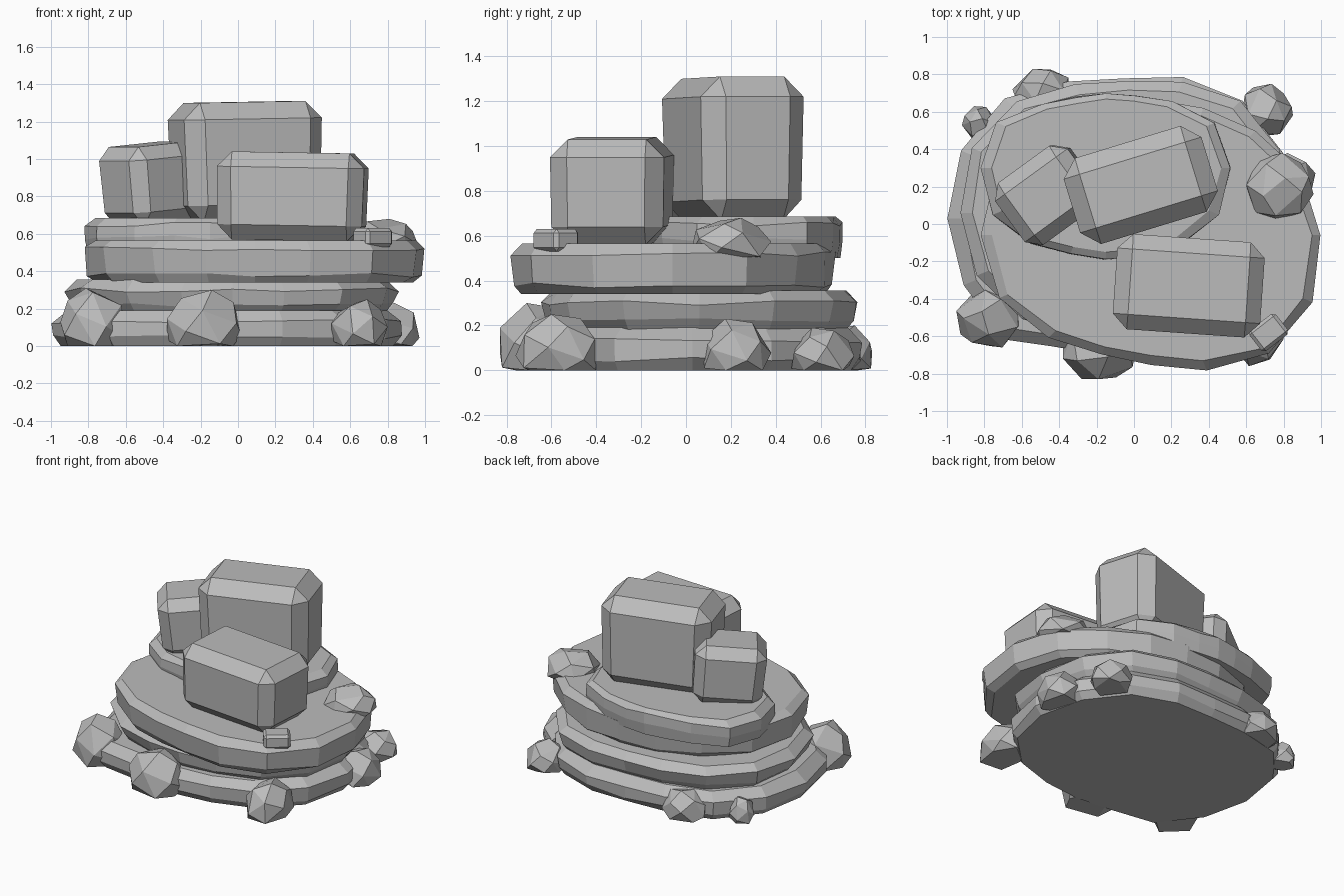
import bpy, bmesh, math, random
from mathutils import Vector

random.seed(4)
if "Cube" in bpy.data.objects:
    bpy.data.objects.remove(bpy.data.objects["Cube"])

stone = bpy.data.materials.new("grey stone")
stone.use_nodes = True
GREY = (0.5, 0.5, 0.5, 1)
stone.diffuse_color = GREY
stone.node_tree.nodes["Principled BSDF"].inputs["Base Color"].default_value = GREY


def finish(name, bm, location=(0, 0, 0), rotation=(0, 0, 0)):
    """Turn a bmesh into a flat-shaded stone object."""
    bmesh.ops.recalc_face_normals(bm, faces=bm.faces)
    mesh = bpy.data.meshes.new(name)
    bm.to_mesh(mesh)
    bm.free()
    mesh.materials.append(stone)
    obj = bpy.data.objects.new(name, mesh)
    obj.location = location
    obj.rotation_euler = [math.radians(a) for a in rotation]
    bpy.context.collection.objects.link(obj)
    return obj


def slab(name, centre, radii, profile):
    """Uneven round slab: radii at equal angles, profile of (height, scale)."""
    bm = bmesh.new()
    count = len(radii)
    rings = []
    for level, (z, scale) in enumerate(profile):
        inner = 0 < level < len(profile) - 1
        ring = []
        for i, r in enumerate(radii):
            angle = math.tau * i / count
            r = r * scale * random.uniform(0.99, 1.01)
            dz = random.uniform(-0.012, 0.012) if inner else 0
            ring.append(bm.verts.new((centre[0] + r * math.cos(angle),
                                      centre[1] + r * math.sin(angle), z + dz)))
        rings.append(ring)
    for low, high in zip(rings, rings[1:]):
        for i in range(count):
            j = (i + 1) % count
            bm.faces.new((low[i], low[j], high[j], high[i]))
    bm.faces.new(rings[0][::-1])
    bm.faces.new(rings[-1])
    return finish(name, bm)


def block(name, centre, size, rotation, bevel, taper=1.0):
    """Chamfered block, narrowed or widened towards its foot."""
    bm = bmesh.new()
    bmesh.ops.create_cube(bm, size=1)
    bmesh.ops.scale(bm, vec=size, verts=bm.verts)
    bmesh.ops.bevel(bm, geom=bm.edges[:], offset=bevel, segments=1,
                    affect='EDGES', profile=0.5)
    for v in bm.verts:
        if v.co.z < 0:
            v.co.x *= taper
            v.co.y *= taper
    return finish(name, bm, centre, rotation)


def boulder(name, x, y, half_x, half_y, top, foot=0.0):
    """Faceted boulder with a flat foot, widest a little above it."""
    bm = bmesh.new()
    spin = random.uniform(0, math.tau)
    count = 20
    points = []
    for k in range(count):
        # evenly spread points on a sphere, shaken a little
        z = 1 - (2 * k + 1) / count
        ring = math.sqrt(1 - z * z)
        a = spin + k * 2.4 + random.uniform(-0.2, 0.2)
        points.append(Vector((ring * math.cos(a), ring * math.sin(a), z)))
    for axis in range(3):
        low = min(p[axis] for p in points)
        high = max(p[axis] for p in points)
        for p in points:
            p[axis] = 2 * (p[axis] - low) / (high - low) - 1
    for p in points:
        z = foot + (top - foot) * max(0, 0.3 + 0.7 * p.z)
        bm.verts.new((x + half_x * p.x, y + half_y * p.y, z))
    result = bmesh.ops.convex_hull(bm, input=bm.verts[:])
    spare = {g for g in result["geom_interior"] + result["geom_unused"]
             if isinstance(g, bmesh.types.BMVert)}
    bmesh.ops.delete(bm, geom=list(spare), context='VERTS')
    bmesh.ops.dissolve_limit(bm, angle_limit=math.radians(16),
                             verts=bm.verts[:], edges=bm.edges[:])
    return finish(name, bm)


# Stacked slabs, from the ground up
slab("base_slab", (-0.05, 0.03),
     [.93, .92, .89, .81, .75, .79, .91, .95, .94, .94, .91, .76, .73, .76, .85, .91],
     [(0, .95), (.05, .99), (.13, 1), (.19, .92)])
slab("second_slab", (-0.03, 0.06),
     [.89, .88, .84, .76, .7, .74, .84, .91, .89, .87, .8, .71, .7, .73, .83, .89],
     [(.18, .93), (.22, .97), (.3, 1), (.355, .93)])
slab("third_slab", (0.09, -0.06),
     [.91, .87, .79, .74, .73, .76, .84, .9, .91, .88, .77, .69, .69, .78, .9, .93],
     [(.34, .93), (.38, .98), (.52, 1), (.565, .94)])
slab("top_slab", (-0.15, 0.3),
     [.67, .63, .5, .42, .4, .41, .48, .63, .67, .66, .57, .5, .49, .51, .57, .65],
     [(.5, .97), (.58, 1), (.65, 1), (.685, .92)])

# Large chamfered blocks on top
block("main_block", (.04, .21, .985), (.77, .48, .64), (0, -1, 17), .09, .96)
block("front_block", (.29, -.33, .8), (.79, .51, .47), (0, 1, -4), .08, .98)
block("side_block", (-.46, .16, .87), (.48, .41, .42), (0, -5, 36), .07, .96)
block("small_block", (.72, -.58, .58), (.18, .14, .1), (0, 0, 38), .018)

# Boulders around the foot
boulder("front_right_boulder", -.77, -.5, .18, .16, .31)
boulder("front_boulder", -.18, -.66, .2, .17, .3)
boulder("front_left_boulder", .65, -.58, .15, .18, .25)
boulder("left_boulder", .81, .23, .16, .15, .23)
boulder("back_left_boulder", .71, .61, .14, .14, .19)
boulder("back_boulder", -.5, .71, .15, .12, .2)
boulder("back_right_boulder", -.83, .54, .09, .09, .17)

# Boulder resting on the third slab
boulder("upper_boulder", .78, .2, .18, .18, .68, .5)
